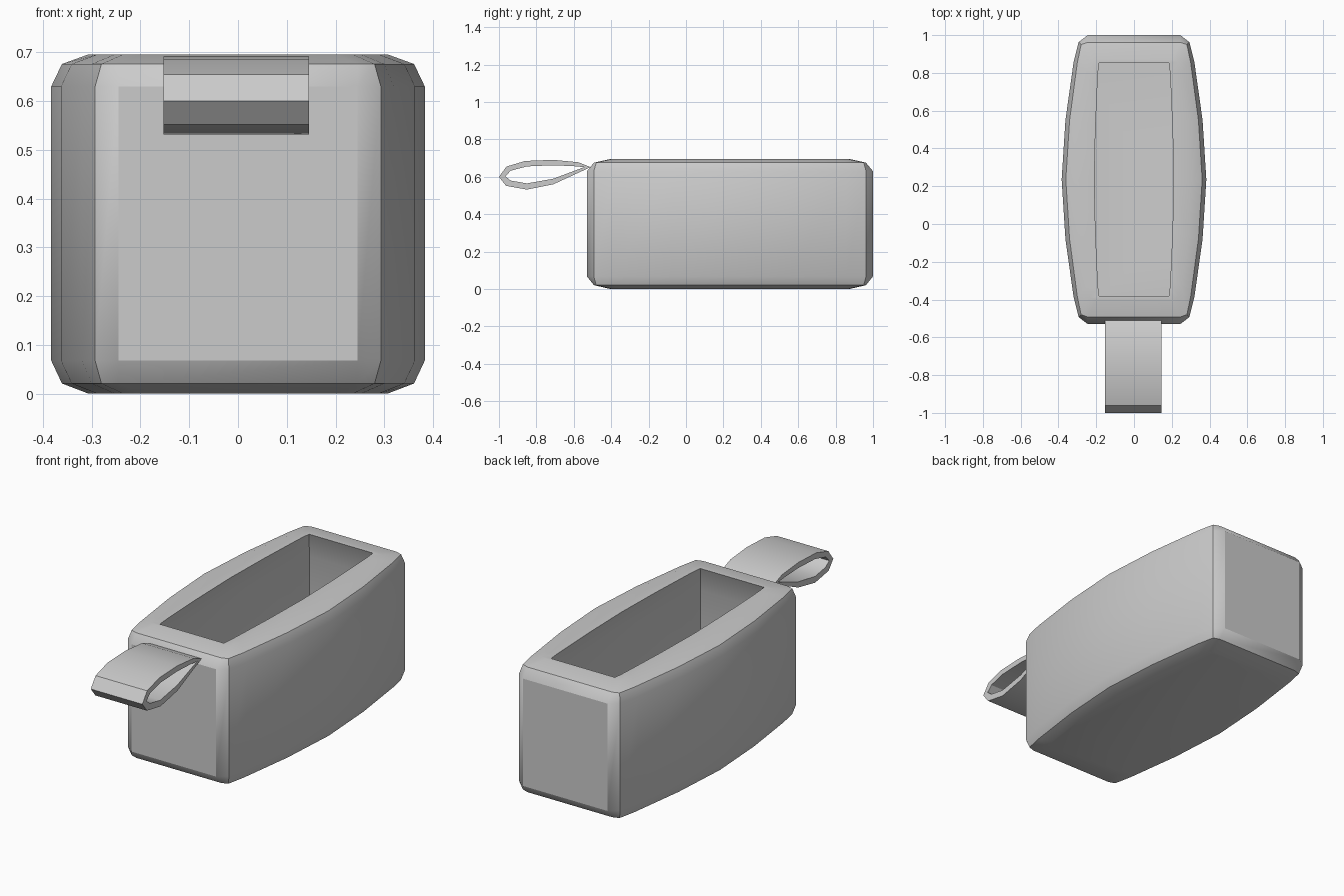
import bpy, bmesh

if "Cube" in bpy.data.objects:
    bpy.data.objects.remove(bpy.data.objects["Cube"])

CY = 0.235  # y centre of the case


def finish(bm, name, angle):
    bmesh.ops.recalc_face_normals(bm, faces=bm.faces)
    me = bpy.data.meshes.new(name)
    bm.to_mesh(me)
    bm.free()
    ob = bpy.data.objects.new(name, me)
    bpy.context.collection.objects.link(ob)
    bpy.ops.object.select_all(action='DESELECT')
    ob.select_set(True)
    bpy.context.view_layer.objects.active = ob
    bpy.ops.object.shade_smooth_by_angle(angle=angle)
    return ob


def ring(bm, quarter, z):
    """Mirror a quarter outline (half width, distance from centre) into a closed ring."""
    right = [(x, -d) for x, d in reversed(quarter)] + [(x, d) for x, d in quarter[1:]]
    pts = right + [(-x, y) for x, y in reversed(right)]
    return [bm.verts.new((x, y + CY, z)) for x, y in pts]


def bridge(bm, a, b):
    n = len(a)
    for i in range(n):
        j = (i + 1) % n
        bm.faces.new((a[i], a[j], b[j], b[i]))


# Quarter outlines, from the widest point to the end face
wall = [(0.383, 0), (0.363, 0.315), (0.32, 0.62), (0.293, 0.728), (0.245, 0.765)]
shoulder = [(0.361, 0), (0.341, 0.315), (0.30, 0.62), (0.28, 0.715), (0.245, 0.727)]
rim = [(0.306, 0), (0.288, 0.315), (0.252, 0.57), (0.235, 0.625), (0.20, 0.637)]
mouth = [(0.21, 0), (0.204, 0.27), (0.193, 0.52), (0.19, 0.57), (0.185, 0.617)]
cavity = [(0.28, 0), (0.265, 0.29), (0.24, 0.55), (0.23, 0.61), (0.22, 0.67)]

# Hollow bowed case: outside from base to rim, then inside down to the floor
bm = bmesh.new()
layers = [(rim, 0.0), (shoulder, 0.021), (wall, 0.068), (wall, 0.63),
          (shoulder, 0.676), (rim, 0.696), (mouth, 0.695),
          (cavity, 0.55), (cavity, 0.145), (mouth, 0.1)]
rings = [ring(bm, q, z) for q, z in layers]
for a, b in zip(rings, rings[1:]):
    bridge(bm, a, b)
bm.faces.new(rings[0])
bm.faces.new(rings[-1])
finish(bm, "case_body", 0.6)

# Strap loop at the front: outer and inner side profiles (y, z)
outer = [(-0.51, 0.652), (-0.575, 0.678), (-0.71, 0.691), (-0.86, 0.685), (-0.96, 0.655),
         (-1.0, 0.60), (-0.962, 0.552), (-0.85, 0.532), (-0.71, 0.56)]
inner = [(-0.545, 0.652), (-0.60, 0.657), (-0.71, 0.662), (-0.85, 0.656), (-0.937, 0.633),
         (-0.966, 0.603), (-0.937, 0.58), (-0.85, 0.565), (-0.71, 0.59)]
bm = bmesh.new()
loops = [[bm.verts.new((x, y, z)) for y, z in prof]
         for prof, x in ((outer, -0.153), (outer, 0.146), (inner, 0.146), (inner, -0.153))]
for i in range(4):
    bridge(bm, loops[i], loops[(i + 1) % 4])
finish(bm, "strap_loop", 0.5)
